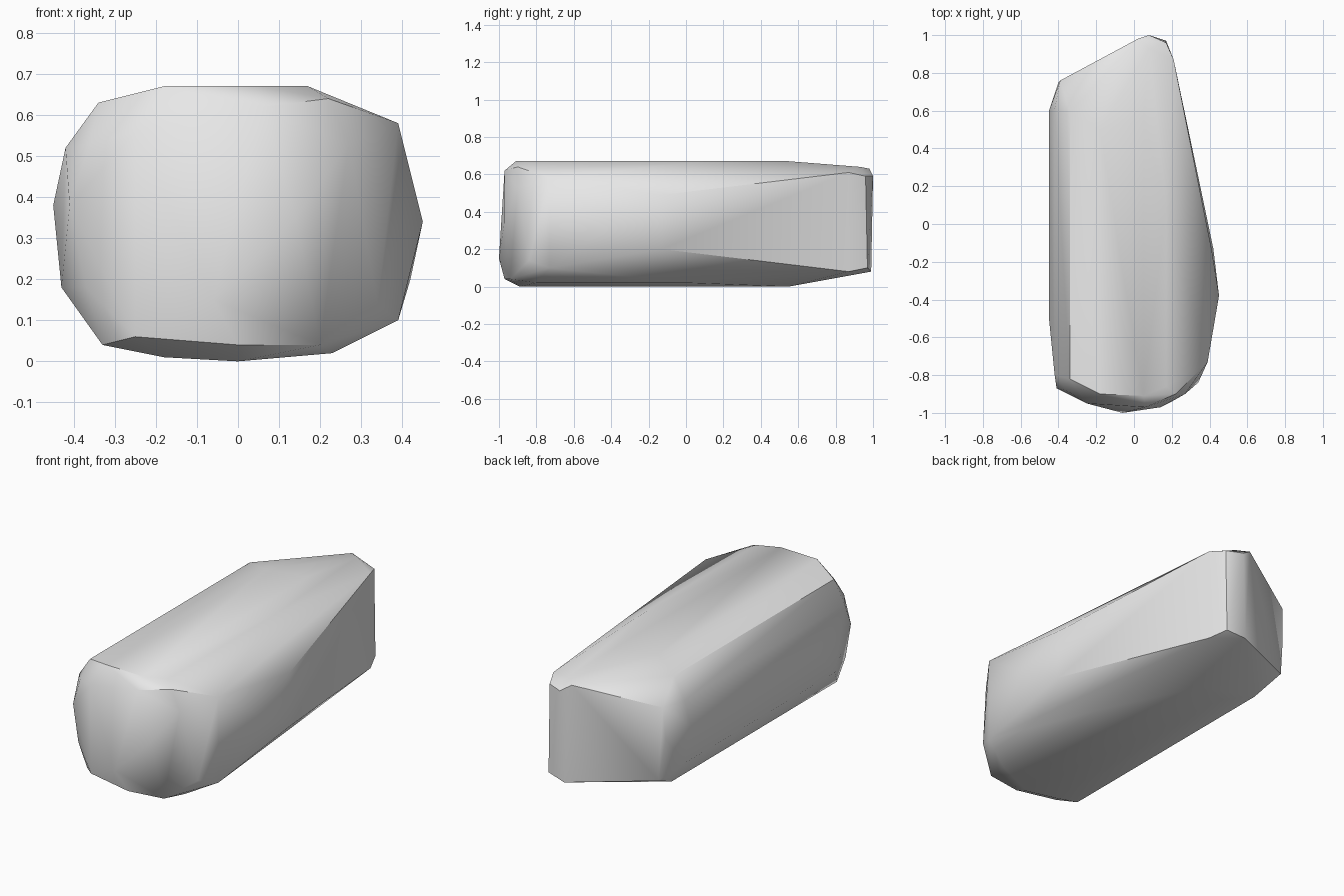
import bpy
import bmesh
import math

# Remove the default object
default_cube = bpy.data.objects.get("Cube")
if default_cube:
    bpy.data.objects.remove(default_cube, do_unlink=True)


def make_material(name, colour):
    material = bpy.data.materials.new(name)
    material.use_nodes = True
    material.diffuse_color = colour
    shader = material.node_tree.nodes["Principled BSDF"]
    shader.inputs["Base Color"].default_value = colour
    shader.inputs["Roughness"].default_value = 0.8
    return material


def build_stone(name, points, material):
    """Wrap a tight faceted skin around the given corner points."""
    mesh = bpy.data.meshes.new(name)
    bm = bmesh.new()
    for point in points:
        bm.verts.new(point)
    hull = bmesh.ops.convex_hull(bm, input=bm.verts[:])
    loose = set(hull["geom_interior"]) | set(hull["geom_unused"])
    loose_verts = [item for item in loose if isinstance(item, bmesh.types.BMVert)]
    bmesh.ops.delete(bm, geom=loose_verts, context="VERTS")
    bmesh.ops.recalc_face_normals(bm, faces=bm.faces[:])
    bm.to_mesh(mesh)
    bm.free()
    mesh.materials.append(material)
    stone = bpy.data.objects.new(name, mesh)
    bpy.context.collection.objects.link(stone)
    return stone


# Long ridges: x, z, front end y, back end y
long_ridges = [
    (-.45, .38, -.5, .6), (-.42, .52, -.8, .61), (-.34, .63, -.82, .59),
    (-.18, .67, -.9, .5), (.05, .67, -.91, .55), (.17, .67, -.86, .1),
    (-.43, .18, -.7, .62), (-.33, .04, -.86, .6), (-.18, .01, -.86, .5),
    (0, 0, -.89, .55), (.23, .02, -.8, 0),
]

# Rim and bulge of the front end
front_end = [
    (-.41, -.87, .38), (-.36, -.88, .53), (-.25, -.95, .56), (.06, -.97, .62),
    (.22, -.9, .64), (.27, -.9, .53), (.34, -.84, .14), (.2, -.94, .04),
    (0, -.97, .04), (-.25, -.94, .06), (-.37, -.88, .18), (-.06, -1, .15),
    (.14, -.97, .35),
]

# Widest part of the left flank
left_flank = [
    (.45, -.38, .34), (.39, -.73, .58), (.39, -.73, .1),
    (.41, -.13, .49), (.42, -.13, .2),
]

# Slanted back end
back_end = [
    (-.39, .76, .53), (-.4, .75, .35), (-.37, .77, .12), (.02, .98, .63),
    (.08, 1, .59), (.06, .99, .08), (.17, .96, .59), (.17, .97, .1),
    (.21, .87, .61), (.21, .87, .08), (.08, .93, .64),
]

corners = front_end + left_flank + back_end
for x, z, front, back in long_ridges:
    corners += [(x, front, z), (x, back, z)]

stone_grey = make_material("stone grey", (0.8, 0.8, 0.8, 1.0))
stone = build_stone("boulder", corners, stone_grey)

# Soft shading with the hard breaks kept crisp
bpy.ops.object.select_all(action="DESELECT")
stone.select_set(True)
bpy.context.view_layer.objects.active = stone
bpy.ops.object.shade_smooth_by_angle(angle=math.radians(35))
